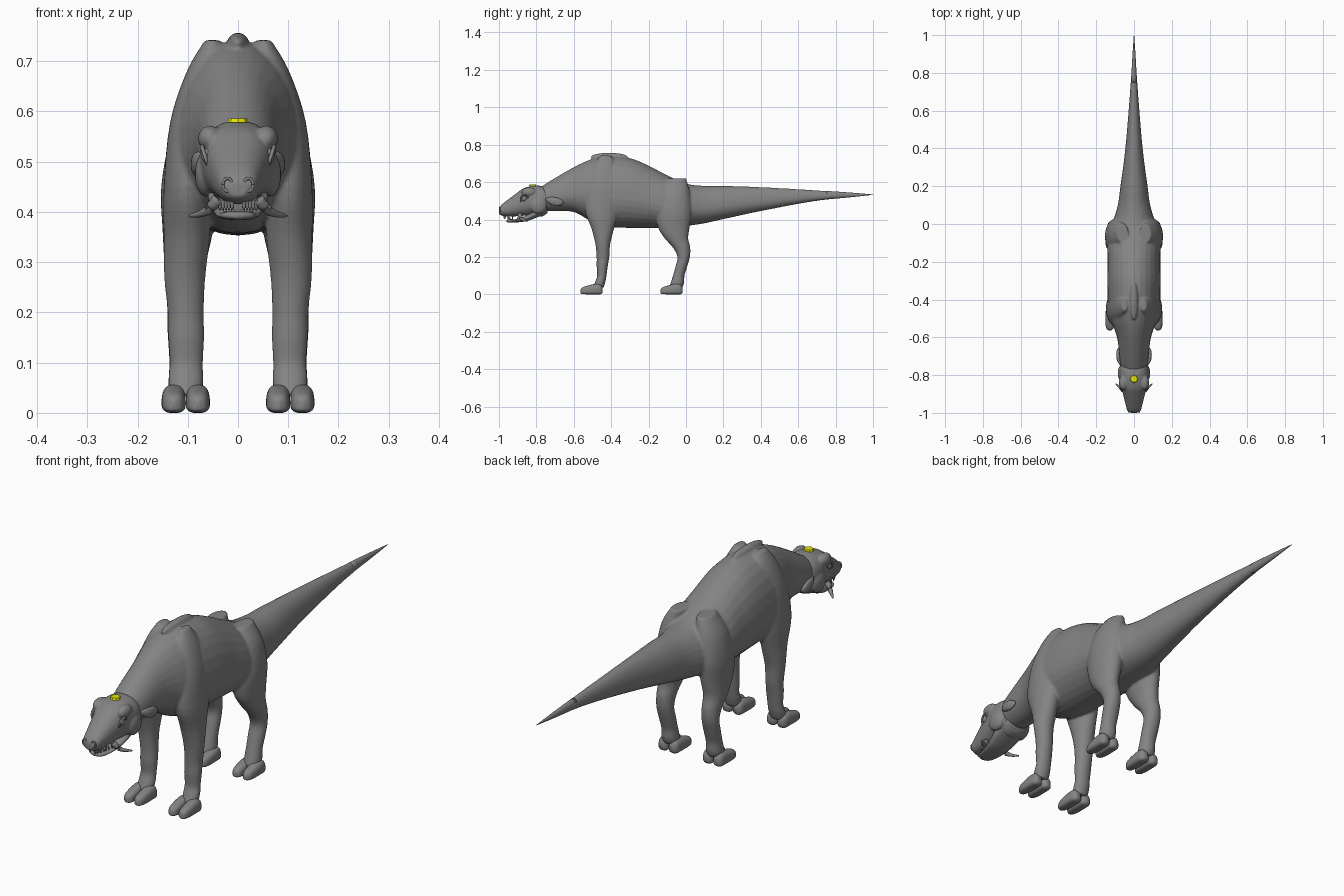
import bpy, bmesh
from math import sin, cos, pi
from mathutils import Vector, Matrix

cube = bpy.data.objects.get("Cube")
if cube:
    bpy.data.objects.remove(cube)


def material(name, colour):
    mat = bpy.data.materials.new(name)
    mat.use_nodes = True
    mat.diffuse_color = colour
    mat.node_tree.nodes["Principled BSDF"].inputs["Base Color"].default_value = colour
    return mat


grey = material("hide grey", (.23, .23, .23, 1))
yellow = material("marker yellow", (.8, .8, 0, 1))


def spline(points, steps=4):
    """Catmull-Rom interpolation through tuples of any length."""
    vecs = [Vector(p) for p in points]
    vecs = [vecs[0]] + vecs + [vecs[-1]]
    out = []
    for a, b, c, d in zip(vecs, vecs[1:], vecs[2:], vecs[3:]):
        for i in range(steps):
            t = i / steps
            out.append(b + (c - a) * (t / 2) + (a * 2 - b * 5 + c * 4 - d) * (t * t / 2)
                       + (b * 3 - a - c * 3 + d) * (t ** 3 / 2))
    return out + [vecs[-1]]


def skin(bm, rings):
    """Join rings of points into a closed tube."""
    rings = [[bm.verts.new(p) for p in ring] for ring in rings]
    n = len(rings[0])
    for low, high in zip(rings, rings[1:]):
        for i in range(n):
            j = (i + 1) % n
            bm.faces.new((low[i], low[j], high[j], high[i]))
    bm.faces.new(rings[0])
    bm.faces.new(rings[-1])


def loft(bm, stations, upright=False, mid=.5, side=1, power=1, sides=28):
    """Stations are (position, x centre, x radius, low, high) along y, or z if upright."""
    rings = []
    for pos, cx, rx, low, high in spline(stations):
        centre = low + (high - low) * mid
        ring = []
        for k in range(sides):
            c, s = cos(2 * pi * k / sides), sin(2 * pi * k / sides)
            x = cx + rx * abs(c) ** power * (1 if c > 0 else -1)
            reach = high - centre if s > 0 else centre - low
            other = centre + reach * abs(s) ** power * (1 if s > 0 else -1)
            ring.append((x * side, other, pos) if upright else (x * side, pos, other))
        rings.append(ring)
    skin(bm, rings)


def blob(bm, centre, radii):
    matrix = Matrix.Translation(centre) @ Matrix.Diagonal((*radii, 1))
    bmesh.ops.create_uvsphere(bm, u_segments=20, v_segments=12, radius=1, matrix=matrix)


def horn(bm, path, radius, side=1):
    """Curved spike that tapers to a point."""
    pts = spline(path)
    rings = []
    for i, p in enumerate(pts):
        along = pts[min(i + 1, len(pts) - 1)] - pts[max(i - 1, 0)]
        u = along.orthogonal().normalized()
        v = along.normalized().cross(u)
        r = radius * (1 - i / len(pts)) ** .7
        ring = [p + (u * cos(k * pi / 6) + v * sin(k * pi / 6)) * r for k in range(12)]
        rings.append([(q.x * side, q.y, q.z) for q in ring])
    skin(bm, rings)


def finish(name, bm, mat=grey, voxel=0):
    bmesh.ops.recalc_face_normals(bm, faces=bm.faces)
    for face in bm.faces:
        face.smooth = True
    mesh = bpy.data.meshes.new(name)
    bm.to_mesh(mesh)
    bm.free()
    mesh.materials.append(mat)
    obj = bpy.data.objects.new(name, mesh)
    bpy.context.collection.objects.link(obj)
    if voxel:
        remesh = obj.modifiers.new("fuse", "REMESH")
        remesh.mode = "VOXEL"
        remesh.voxel_size = voxel
        remesh.use_smooth_shade = True
        smooth = obj.modifiers.new("soften", "SMOOTH")
        smooth.iterations = 8
    return obj


# Trunk, neck and tail
trunk = [(-.79, 0, .065, .44, .565), (-.72, 0, .075, .445, .61), (-.6, 0, .09, .44, .68),
         (-.5, 0, .125, .385, .725), (-.42, 0, .138, .36, .74), (-.3, 0, .142, .355, .728),
         (-.2, 0, .14, .353, .688), (-.1, 0, .14, .355, .636), (0, 0, .115, .365, .592),
         (.1, 0, .086, .38, .58), (.2, 0, .072, .402, .58), (.4, 0, .046, .445, .573),
         (.7, 0, .021, .5, .556), (1, 0, .002, .531, .535)]
front_leg = [(.035, .104, .033, -.5, -.44), (.07, .104, .035, -.485, -.43), (.1, .103, .033, -.475, -.425),
             (.15, .103, .036, -.478, -.418), (.2, .104, .036, -.478, -.41), (.27, .106, .041, -.485, -.405),
             (.35, .102, .046, -.505, -.385), (.45, .1, .048, -.54, -.36), (.58, .085, .05, -.53, -.36),
             (.68, .066, .036, -.5, -.37), (.742, .05, .016, -.46, -.4)]
hind_leg = [(.035, .104, .033, -.09, -.02), (.06, .104, .035, -.082, -.01), (.1, .104, .033, -.07, -.008),
            (.15, .105, .035, -.056, .007), (.2, .106, .035, -.046, .021), (.25, .106, .037, -.07, .023),
            (.3, .105, .042, -.115, .012), (.36, .1, .05, -.15, .02), (.45, .095, .058, -.16, .03),
            (.55, .08, .053, -.14, .02), (.62, .06, .03, -.1, 0)]
bm = bmesh.new()
loft(bm, trunk, mid=.4)
blob(bm, (0, -.41, .735), (.022, .1, .022))
for side in (1, -1):
    loft(bm, front_leg, upright=True, side=side)
    loft(bm, hind_leg, upright=True, side=side)
finish("body", bm, voxel=.005)

# Fine end of the tail
bm = bmesh.new()
loft(bm, [(.75, 0, .016, .507, .553), (.88, 0, .009, .519, .544), (1, 0, .001, .532, .534)])
finish("tail_tip", bm)

# Cloven hooves
toe = [(-.062, .003, .006, .022), (-.052, .017, .002, .036), (-.025, .023, 0, .046),
       (.02, .024, 0, .056), (.045, .021, 0, .052), (.057, .01, .008, .035)]
for label, y in (("front", -.503), ("hind", -.075)):
    for side, hand in ((1, "left"), (-1, "right")):
        bm = bmesh.new()
        for x in (.08, .128):
            loft(bm, [(y + d, x, r, low, high) for d, r, low, high in toe],
                 mid=.35, side=side, power=.75)
        finish(f"{label}_hoof_{hand}", bm)

# Skull with brows, cheeks and a raised rear rim
skull = [(-1, 0, .018, .43, .46), (-.985, 0, .036, .421, .48), (-.95, 0, .046, .415, .508),
         (-.91, 0, .056, .417, .538), (-.87, 0, .066, .42, .566), (-.82, 0, .075, .42, .58),
         (-.775, 0, .077, .415, .58), (-.745, 0, .07, .43, .57)]
bm = bmesh.new()
loft(bm, skull, power=.88)
for side in (1, -1):
    blob(bm, (side * .056, -.84, .546), (.024, .04, .026))
    blob(bm, (side * .064, -.79, .475), (.022, .045, .045))
    blob(bm, (side * .021, -.982, .452), (.017, .015, .02))
finish("head", bm, voxel=.004)

# Lower jaw
bm = bmesh.new()
loft(bm, [(-.96, 0, .012, .388, .398), (-.945, 0, .032, .384, .402), (-.9, 0, .042, .385, .403),
          (-.85, 0, .052, .392, .425), (-.8, 0, .06, .41, .46), (-.74, 0, .05, .435, .48)], power=.85)
finish("lower_jaw", bm)

# Small teeth along both jaws
bm = bmesh.new()
for side in (1, -1):
    for i in range(5):
        x, y = .012 + .006 * i, -.972 + .005 * i * i
        horn(bm, [(x, y, .424), (x, y, .404)], .005, side)
        horn(bm, [(x * .85, y + .025, .398), (x * .85, y + .025, .413)], .004, side)
finish("teeth", bm)

for side, hand in ((1, "left"), (-1, "right")):
    # Tusk sweeping out from the mouth corner
    bm = bmesh.new()
    horn(bm, [(.04, -.89, .425), (.058, -.88, .405), (.076, -.865, .396), (.097, -.845, .392)], .013, side)
    finish("tusk_" + hand, bm)

    # Drooping ear
    bm = bmesh.new()
    loft(bm, [(-.75, .068, .005, .5, .515), (-.725, .079, .01, .482, .52), (-.69, .083, .011, .472, .517),
              (-.665, .083, .007, .478, .505), (-.655, .081, .002, .488, .496)], side=side)
    finish("ear_" + hand, bm)

    # Eyeball and its lid ring
    bm = bmesh.new()
    blob(bm, (side * .061, -.865, .512), (.012, .015, .015))
    finish("eye_" + hand, bm)
    bm = bmesh.new()
    turns = [2 * pi * k / 24 for k in range(25)]
    rings = [[(side * (.066 + .004 * cos(b) + .006 * sin(t)),
               -.865 + (.019 + .004 * sin(b)) * cos(t) + .006 * sin(t),
               .512 + (.019 + .004 * sin(b)) * sin(t))
              for b in (k * pi / 4 for k in range(8))] for t in turns]
    skin(bm, rings)
    finish("eyelid_" + hand, bm)

    # Nostril ring
    bm = bmesh.new()
    rings = [[(side * (.021 + (.009 + .003 * cos(b)) * cos(t)), -.995 + .004 * sin(b),
               .454 + (.013 + .003 * cos(b)) * sin(t))
              for b in (k * pi / 4 for k in range(8))] for t in turns]
    skin(bm, rings)
    finish("nostril_" + hand, bm)

# Coloured plate on the crown
bm = bmesh.new()
bmesh.ops.create_cone(bm, cap_ends=True, segments=8, radius1=.021, radius2=.018, depth=.008,
                      matrix=Matrix.Translation((0, -.82, .582)))
crown = finish("crown_marker", bm, yellow)
for poly in crown.data.polygons:
    poly.use_smooth = False
